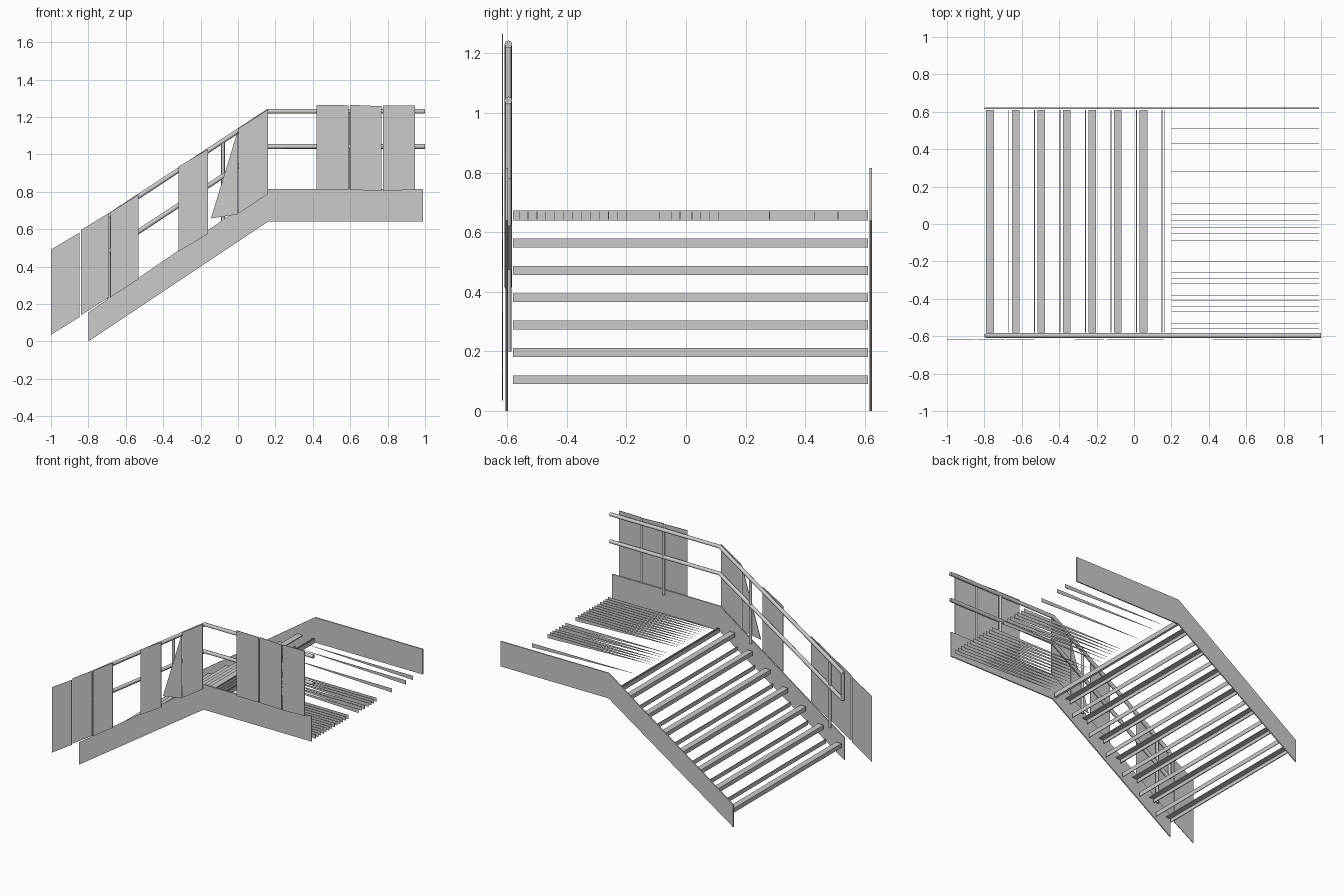
import bpy, bmesh
from mathutils import Vector

if "Cube" in bpy.data.objects:
    bpy.data.objects.remove(bpy.data.objects["Cube"])


def make(name, bm):
    bmesh.ops.recalc_face_normals(bm, faces=bm.faces)
    me = bpy.data.meshes.new(name)
    bm.to_mesh(me)
    bm.free()
    ob = bpy.data.objects.new(name, me)
    bpy.context.collection.objects.link(ob)
    return ob


def prism(name, outline, y0, y1):
    """Extrude an x-z outline from y0 to y1."""
    bm = bmesh.new()
    a = [bm.verts.new((x, y0, z)) for x, z in outline]
    b = [bm.verts.new((x, y1, z)) for x, z in outline]
    bm.faces.new(a)
    bm.faces.new(b[::-1])
    for i in range(len(a)):
        j = (i + 1) % len(a)
        bm.faces.new((a[i], b[i], b[j], a[j]))
    return make(name, bm)


def pipe(name, points, radius):
    """Round tube along a path."""
    cu = bpy.data.curves.new(name, 'CURVE')
    cu.dimensions = '3D'
    cu.bevel_depth = radius
    cu.bevel_resolution = 2
    cu.use_fill_caps = True
    sp = cu.splines.new('POLY')
    sp.points.add(len(points) - 1)
    for p, co in zip(sp.points, points):
        p.co = (*co, 1)
    ob = bpy.data.objects.new(name, cu)
    bpy.context.collection.objects.link(ob)
    return ob


# Side stringers: sloped flight that levels out at the landing
side = [(-0.8, 0.0), (0.16, 0.64), (0.99, 0.64), (0.99, 0.815),
        (0.16, 0.815), (-0.8, 0.155)]
prism("front_stringer", side, -0.606, -0.598)
prism("back_stringer", side, 0.616, 0.624)

# Treads: angled nosing bar and a thin rear lip
Y0, Y1 = -0.58, 0.61
for i in range(7):
    x, z = -0.79 + 0.1365 * i, 0.12 + 0.0917 * i
    prism(f"tread_nosing_{i + 1}",
          [(x, z), (x + 0.042, z), (x + 0.042, z - 0.006), (x + 0.006, z - 0.006),
           (x + 0.006, z - 0.03), (x, z - 0.03)], Y0, Y1)
    r = x + 0.119
    prism(f"tread_rear_lip_{i + 1}",
          [(r, z - 0.03), (r + 0.004, z - 0.03), (r + 0.004, z), (r, z)], Y0, Y1)

# Landing edge bar
prism("landing_edge", [(0.16, 0.64), (0.164, 0.64), (0.164, 0.672), (0.16, 0.672)],
      Y0, Y1)

# Landing grating: thin blades tapering towards the stairs
blades = [0.51, 0.43, 0.28, 0.11, 0.08, 0.05, 0.02, -0.02, -0.05, -0.09]
blades += [-0.2 - 0.03 * i for i in range(13)]
for i, y in enumerate(blades):
    prism(f"grating_blade_{i + 1}", [(0.2, 0.67), (0.99, 0.642), (0.99, 0.67)],
          y - 0.001, y + 0.001)

# Handrail and mid rail, bent at the landing
RY = -0.596
for name, h in (("handrail", 1.23), ("mid_rail", 1.042)):
    pipe(name, [(-0.79, RY, h - 0.625), (0.16, RY, h), (1.0, RY, h)], 0.013)
pipe("rail_end", [(-0.79, RY, 0.417), (-0.79, RY, 0.605)], 0.011)

# Posts
for i, (x, z0, z1) in enumerate([(-0.69, 0.2, 0.67), (-0.08, 0.62, 1.07),
                                 (0.59, 0.78, 1.23)]):
    pipe(f"post_{i + 1}", [(x, RY, z0), (x, RY, z1)], 0.01)

# Guard panels: x start, x end, bottom left, bottom right
panels = [(-1.0, -0.847, 0.035, 0.13), (-0.84, -0.69, 0.14, 0.235),
          (-0.683, -0.533, 0.235, 0.332), (-0.318, -0.16, 0.48, 0.575),
          (0.004, 0.16, 0.685, 0.787), (0.42, 0.59, 0.81, 0.81),
          (0.6, 0.768, 0.81, 0.805), (0.775, 0.945, 0.805, 0.81)]
for i, (a, b, za, zb) in enumerate(panels):
    prism(f"guard_panel_{i + 1}", [(a, za), (b, zb), (b, zb + 0.452), (a, za + 0.455)],
          -0.618, -0.614)
prism("guard_panel_corner", [(-0.145, 0.657), (0.0, 0.68), (0.0, 1.13)],
      -0.618, -0.614)
